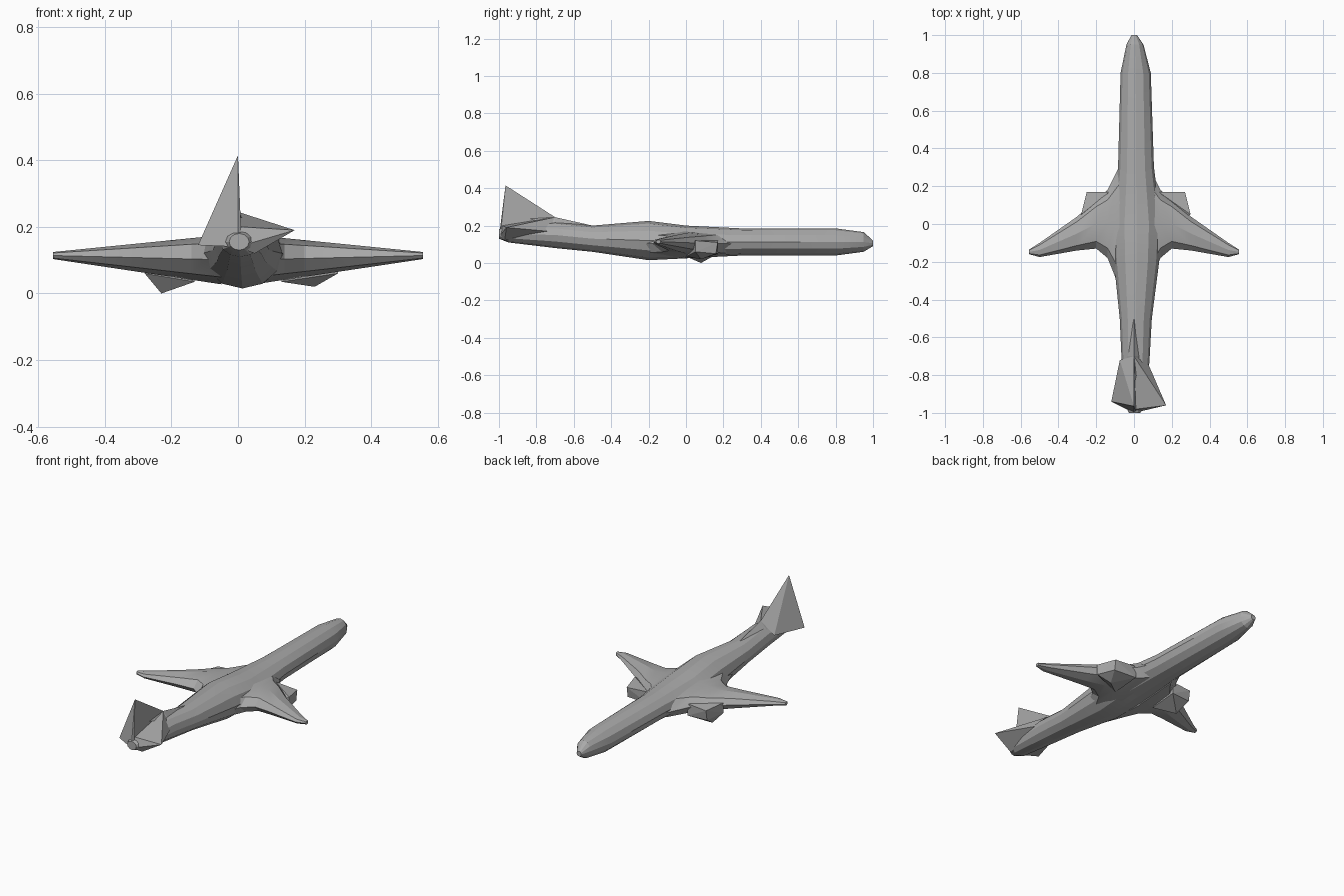
import bpy
import bmesh
from math import cos, sin, tau, radians
from mathutils import Vector

cube = bpy.data.objects.get("Cube")
if cube:
    bpy.data.objects.remove(cube, do_unlink=True)

grey = bpy.data.materials.new("plain grey")
grey.use_nodes = True
grey.diffuse_color = (.4, .4, .4, 1)
shader = grey.node_tree.nodes["Principled BSDF"]
shader.inputs["Base Color"].default_value = grey.diffuse_color


def finish(name, bm):
    bmesh.ops.recalc_face_normals(bm, faces=bm.faces)
    mesh = bpy.data.meshes.new(name)
    bm.to_mesh(mesh)
    bm.free()
    mesh.materials.append(grey)
    part = bpy.data.objects.new(name, mesh)
    bpy.context.collection.objects.link(part)
    return part


def soften(part):
    bpy.ops.object.select_all(action="DESELECT")
    part.select_set(True)
    bpy.context.view_layer.objects.active = part
    bpy.ops.object.shade_smooth_by_angle(angle=radians(20))


def loft(name, stations, sides):
    """Skin a row of ellipses, each given as a centre and two half axes."""
    bm = bmesh.new()
    turns = [tau * step / sides for step in range(sides)]
    loops = [[bm.verts.new(centre + across * cos(turn) + up * sin(turn)) for turn in turns]
             for centre, across, up in stations]
    for near, far in zip(loops, loops[1:]):
        for i in range(sides):
            bm.faces.new((near[i - 1], near[i], far[i], far[i - 1]))
    bm.faces.new(loops[0])
    bm.faces.new(loops[-1])
    soften(finish(name, bm))


def hull(name, points):
    bm = bmesh.new()
    for point in points:
        bm.verts.new(point)
    result = bmesh.ops.convex_hull(bm, input=bm.verts)
    inside = [item for item in result["geom_interior"] if isinstance(item, bmesh.types.BMVert)]
    bmesh.ops.delete(bm, geom=inside, context="VERTS")
    finish(name, bm)


def body_station(y, half_width, bottom, top):
    centre = Vector((half_width / 9, y, (bottom + top) / 2))
    return centre, Vector((half_width, 0, 0)), Vector((0, 0, (top - bottom) / 2))


def wing_station(side, x, leading, trailing):
    # Thickness tapers steadily towards the tip
    centre = Vector((side * x, (leading + trailing) / 2, .1 + x / 40))
    chord = Vector((0, (leading - trailing) / 2, 0))
    return centre, chord, Vector((0, 0, .08 - x / 8))


# Fuselage, from tail to nose
loft("fuselage", [body_station(*row) for row in (
    (-1, .03, .13, .18),
    (-.95, .06, .11, .2),
    (-.7, .075, .08, .22),
    (-.5, .085, .06, .2),
    (-.2, .12, .015, .225),
    (0, .13, .025, .2),
    (.3, .095, .04, .185),
    (.8, .08, .04, .185),
    (.95, .045, .06, .165),
    (1, .015, .09, .12),
)], sides=12)

# Wings and the engines beneath them
for label, side in (("left", 1), ("right", -1)):
    loft(label + "_wing", [wing_station(side, *row) for row in (
        (.05, .36, -.42),
        (.1, .26, -.28),
        (.14, .18, -.18),
        (.2, .13, -.13),
        (.3, .04, -.14),
        (.5, -.1, -.175),
        (.555, -.135, -.16),
    )], sides=8)

    inner, outer = side * .13, side * (.27 if side > 0 else .25)
    back, keel = outer + side * .03, side * .23
    keel_height = .02 if side > 0 else 0
    hull(label + "_engine", [
        (inner, .17, .12), (inner, .17, .05),
        (outer, .17, .11), (outer, .16, .05),
        (back, .05, .12), (back, .05, .06),
        (keel, .08, keel_height), (inner, 0, .035),
    ])

# Tail: one tailplane joins the broad fin, the other stands apart
fin_front = Vector((0, -.7, .245))
tail_end = Vector((0, -1, .14))
hull("fin_and_right_tailplane", [
    fin_front, tail_end,
    (0, -.965, .415), (.01, -.99, .17),
    (-.12, -.94, .145), (-.075, -.72, .17),
])
hull("left_tailplane", [
    fin_front, tail_end,
    (.17, -.96, .19), (.075, -.74, .17),
    (.01, -.98, .2), (.05, -.97, .12),
])

# Ridge rising from the fuselage into the fin
hull("fin_ridge", [
    fin_front, (0, -.5, .2), (0, -.85, .24),
    (-.04, -.7, .2), (.04, -.7, .2),
])
